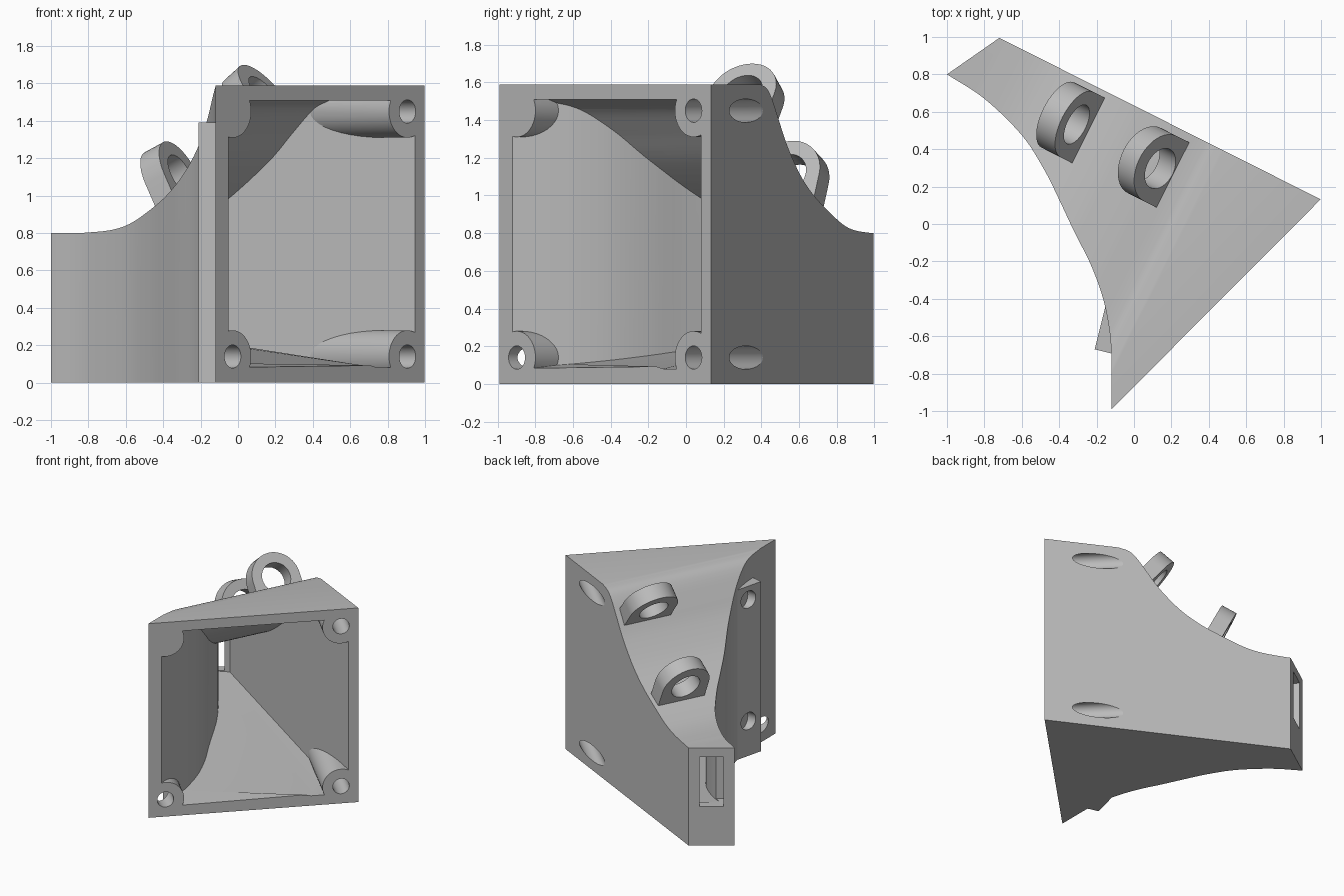
import bpy, bmesh, math
from mathutils import Vector, Matrix

cube = bpy.data.objects.get("Cube")
if cube:
    bpy.data.objects.remove(cube, do_unlink=True)

grey = bpy.data.materials.new("plain grey")
grey.use_nodes = True
grey.diffuse_color = (0.5, 0.5, 0.5, 1)
grey.node_tree.nodes["Principled BSDF"].inputs["Base Color"].default_value = (0.5, 0.5, 0.5, 1)

UP = Vector((0, 0, 1))


def frame(x, y, origin):
    """Matrix whose local x and y axes span a drawing plane."""
    m = Matrix((x, y, x.cross(y))).transposed().to_4x4()
    m.translation = origin
    return m


def prism(name, points, low, high, matrix=Matrix()):
    """Closed solid: a 2D outline extruded along the local z axis."""
    bm = bmesh.new()
    lower = [bm.verts.new((p[0], p[1], low)) for p in points]
    upper = [bm.verts.new((p[0], p[1], high)) for p in points]
    bm.faces.new(lower[::-1])
    bm.faces.new(upper)
    for i in range(len(points)):
        bm.faces.new((lower[i - 1], lower[i], upper[i], upper[i - 1]))
    bm.transform(matrix)
    bmesh.ops.recalc_face_normals(bm, faces=bm.faces)
    mesh = bpy.data.meshes.new(name)
    bm.to_mesh(mesh)
    bm.free()
    mesh.materials.append(grey)
    obj = bpy.data.objects.new(name, mesh)
    bpy.context.collection.objects.link(obj)
    return obj


def volume(mesh):
    bm = bmesh.new()
    bm.from_mesh(mesh)
    v = bm.calc_volume()
    bm.free()
    return v


def combine(obj, tool, operation):
    """Boolean with the first solver that really changes the solid, then discard the tool."""
    mod = obj.modifiers.new("cut", "BOOLEAN")
    mod.operation, mod.object = operation, tool
    before = volume(obj.data)
    for solver in ("EXACT", "MANIFOLD"):
        mod.solver = solver
        bpy.context.view_layer.update()
        graph = bpy.context.evaluated_depsgraph_get()
        result = bpy.data.meshes.new_from_object(obj.evaluated_get(graph))
        after = volume(result)
        grown = after - before if operation == "UNION" else before - after
        if after > 1e-5 and grown > 1e-6:
            obj.data = result
            break
    obj.modifiers.remove(mod)
    bpy.data.objects.remove(tool, do_unlink=True)


def circle(x, y, r, sides=40):
    return [(x + r * math.cos(i * math.tau / sides), y + r * math.sin(i * math.tau / sides))
            for i in range(sides)]


def spline(points, steps=6):
    """Smooth curve through the points."""
    p = [Vector(q) for q in points]
    p = [2 * p[0] - p[1]] + p + [2 * p[-1] - p[-2]]
    out = []
    for a, b, c, d in zip(p, p[1:], p[2:], p[3:]):
        for i in range(steps):
            t = i / steps
            out.append(0.5 * (2 * b + (c - a) * t + (2 * a - 5 * b + 4 * c - d) * t * t
                              + (3 * b - a - 3 * c + d) * t ** 3))
    return out + [p[-2]]


def inset(points, distance, first):
    """Mitred inset of a counter-clockwise outline; the first edge has its own distance."""
    p = [Vector(q) for q in points]
    n = len(p)
    dist = [first] + [distance] * (n - 1)
    dirs = [(p[(i + 1) % n] - p[i]).normalized() for i in range(n)]
    out = []
    for i in range(n):
        d0, d1 = dirs[i - 1], dirs[i]
        n0, n1 = Vector((-d0.y, d0.x)), Vector((-d1.y, d1.x))
        det = n0.x * n1.y - n0.y * n1.x
        if abs(det) < 1e-3:
            out.append(p[i] + n1 * dist[i])
        else:
            a, b = dist[i - 1], dist[i]
            out.append(p[i] + Vector(((a * n1.y - b * n0.y) / det, (b * n0.x - a * n1.x) / det)))
    return out


# Plan outline: fan edge A-B, flat side B-C, outlet C-D, curved side back to A
A, B, C, D = (Vector(p) for p in ((-.12, -.99, 0), (.998, .132, 0), (-.72, .995, 0), (-1, .8, 0)))
curved_side = spline([D.xy, (-.8, .67), (-.6, .475), (-.48, .29), (-.4, .13), (-.32, -.04),
                      (-.23, -.22), (-.165, -.4), (-.13, -.58), (-.12, -.72)])
plan = [A.xy, B.xy, C.xy] + curved_side

# Height profiles along the flat side: outer ramp and inner ceiling
ramp = spline([(1.9, .8), (1.7, .815), (1.55, .85), (1.35, .935), (1.2, 1.01), (1.05, 1.115),
               (.9, 1.268), (.8, 1.405), (.72, 1.515), (.66, 1.568), (.58, 1.59)])
ceiling = spline([(1.9, .72), (1.7, .735), (1.55, .77), (1.35, .85), (1.15, .975), (.9, 1.18),
                  (.75, 1.34), (.63, 1.46), (.52, 1.51)])
along = (C - B).normalized()
side = frame(along, UP, B)
across = along.cross(UP)

duct = prism("fan_duct", plan, -.5, 2.5)
outer = [(-.6, 0), (2.4, 0), (2.4, .8)] + ramp + [(-.6, 1.59)]
combine(duct, prism("profile", outer, -2.5, 1, side), "INTERSECT")

# Two eyelet tabs standing on the ramp
for u, z, tilt, offset in ((1.345, 1.115, 26, .228), (.84, 1.548, 39, .238)):
    lean = math.radians(tilt)
    rise = along * math.sin(lean) + UP * math.cos(lean)
    place = frame(across, rise, B + along * u - across * offset + UP * z)
    r = .195
    arch = [(r * math.cos(i * math.pi / 24), r * math.sin(i * math.pi / 24)) for i in range(25)]
    tab = prism("tab", arch + [(-r, -.2), (r, -.2)], -.125, 0, place)
    combine(tab, prism("eye", circle(0, 0, .115), -.3, .2, place), "DIFFERENCE")
    combine(duct, tab, "UNION")

# Hollow interior with a rising floor, leaving four screw bosses
cavity = prism("cavity", inset(plan, .07, -.1), -.5, 2.5)
inner = [(-.6, .08), (.45, .08), (1.95, .32), (2.4, .32), (2.4, .72)] + ceiling + [(-.6, 1.51)]
combine(cavity, prism("inner_profile", inner, -2.5, 1, side), "INTERSECT")
width = (B - A).length
fan = frame((B - A).normalized(), UP, A)
corners = [(x, z) for x in (.13, width - .13) for z in (.14, 1.45)]
for x, z in corners:
    combine(cavity, prism("boss", circle(x, z, .14), -1, .3, fan), "DIFFERENCE")
combine(duct, cavity, "DIFFERENCE")

# Screw holes through the bosses
for x, z in corners:
    combine(duct, prism("screw_hole", circle(x, z, .062), -.6, .2, fan), "DIFFERENCE")

# Mounting pad on the curved side, seated inside the wall, with two through holes
pad = prism("mounting_pad", [(-.21, -.67), (-.09, -.7), (-.105, -.45), (-.15, -.43)], 0, 1.39)
pad_frame = frame(Vector((0, 1, 0)), UP, Vector((0, 0, 0)))
for part in (duct, pad):
    for z in (.285, 1.28):
        combine(part, prism("pad_hole", circle(-.55, z, .07), -.5, .1, pad_frame), "DIFFERENCE")

# Outlet slot in the narrow end
outlet = frame((D - C).normalized(), UP, (C + D) / 2)
slot = [(-.09, .32), (.09, .32), (.09, .725), (-.09, .725)]
combine(duct, prism("slot", slot, -.14, .1, outlet), "DIFFERENCE")

# Smooth curves, crisp edges
bpy.ops.object.select_all(action="DESELECT")
for part in (duct, pad):
    part.select_set(True)
bpy.context.view_layer.objects.active = duct
bpy.ops.object.shade_smooth_by_angle(angle=math.radians(14))
